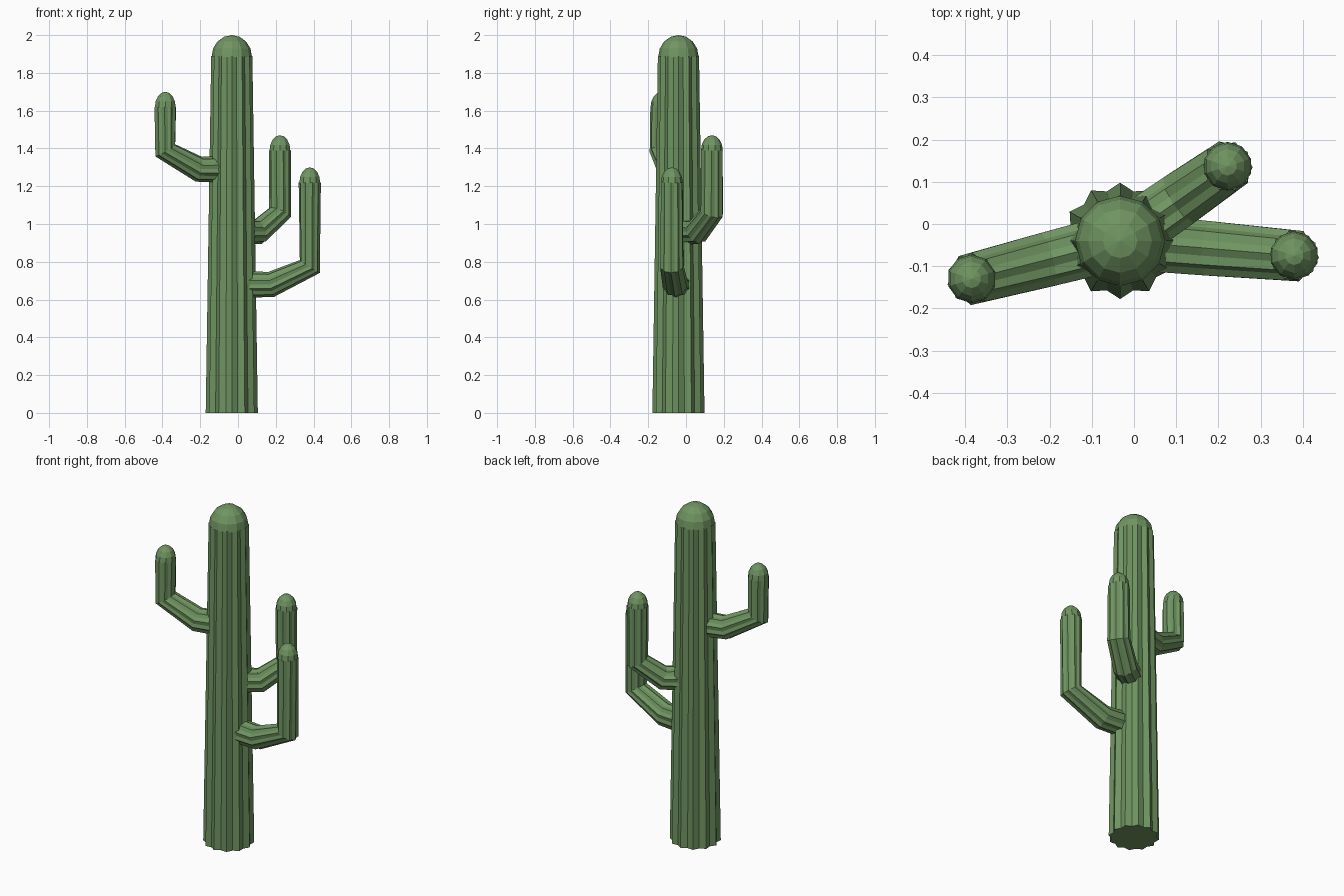
import bpy, bmesh
from math import sin, cos, pi
from mathutils import Vector

if "Cube" in bpy.data.objects:
    bpy.data.objects.remove(bpy.data.objects["Cube"])

green = bpy.data.materials.new("cactus_green")
green.diffuse_color = (0.16, 0.30, 0.12, 1)
green.use_nodes = True
green.node_tree.nodes["Principled BSDF"].inputs["Base Color"].default_value = green.diffuse_color


def ribbed_tube(name, path, radii, ribs, groove, side):
    """Sweep a star-shaped section along a path lying in the plane normal to side."""
    bm = bmesh.new()
    rings = []
    n = ribs * 2
    for i, p in enumerate(path):
        t = Vector()
        if i > 0:
            t += (p - path[i - 1]).normalized()
        if i < len(path) - 1:
            t += (path[i + 1] - p).normalized()
        up = t.normalized().cross(side)
        ring = []
        for k in range(n):
            a = 2 * pi * k / n
            r = radii[i] * (groove if k % 2 else 1)
            ring.append(bm.verts.new(p + (up * cos(a) + side * sin(a)) * r))
        rings.append(ring)
    for a, b in zip(rings, rings[1:]):
        for k in range(n):
            j = (k + 1) % n
            bm.faces.new((a[k], a[j], b[j], b[k]))
    bm.faces.new(rings[0])
    bm.faces.new(rings[-1])
    finish(name, bm)


def dome(name, base, radius, height, seg):
    """Low-poly half ellipsoid cap."""
    bm = bmesh.new()
    bmesh.ops.create_uvsphere(bm, u_segments=seg, v_segments=8, radius=1)
    bmesh.ops.delete(bm, geom=[v for v in bm.verts if v.co.z < -0.01], context='VERTS')
    for v in bm.verts:
        v.co = base + Vector((v.co.x * radius, v.co.y * radius, v.co.z * height))
    finish(name, bm)


def finish(name, bm):
    bmesh.ops.recalc_face_normals(bm, faces=bm.faces)
    me = bpy.data.meshes.new(name)
    bm.to_mesh(me)
    bm.free()
    me.materials.append(green)
    bpy.context.collection.objects.link(bpy.data.objects.new(name, me))


# Trunk with twelve ribs and rounded top
cx, cy = -0.033, -0.04
ribbed_tube("trunk", [Vector((cx, cy, 0)), Vector((cx, cy, 1.89))],
            [0.138, 0.109], 12, 0.88, Vector((1, 0, 0)))
dome("trunk_top", Vector((cx, cy, 1.885)), 0.107, 0.115, 12)

# Arms: column x, y, elbow distance, elbow z, bend z, top z
arms = {
    "left_arm": (-0.385, -0.13, 0.18, 1.29, 1.39, 1.70),
    "back_arm": (0.222, 0.137, 0.174, 0.96, 1.06, 1.47),
    "right_arm": (0.38, -0.075, 0.209, 0.68, 0.775, 1.30),
}
for name, (x, y, elbow, ze, zb, zt) in arms.items():
    d = Vector((x - cx, y - cy, 0)).normalized()
    side = d.cross(Vector((0, 0, 1)))
    axis = Vector((cx, cy, ze))
    path = [axis + d * 0.06, axis + d * elbow,
            Vector((x, y, zb)), Vector((x, y, zt - 0.08))]
    ribbed_tube(name, path, [0.070, 0.068, 0.063, 0.059], 10, 0.88, side)
    dome(name + "_tip", Vector((x, y, zt - 0.082)), 0.058, 0.082, 10)
